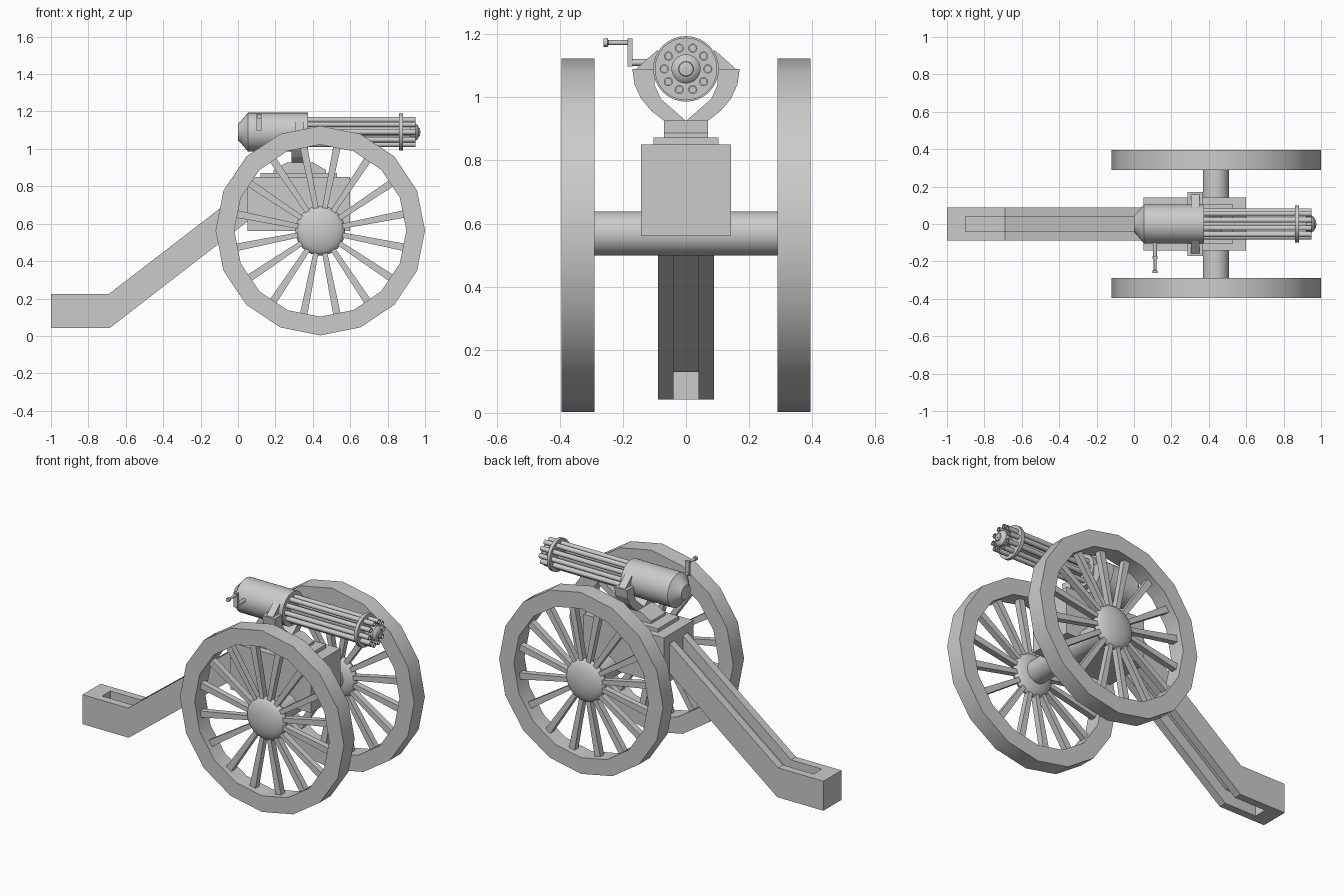
import bpy, bmesh
from math import sin, cos, pi
from mathutils import Vector

if "Cube" in bpy.data.objects:
    bpy.data.objects.remove(bpy.data.objects["Cube"])

GUN_Z = 1.09
AXLE = Vector((0.44, 0, 0.563))


def finish(name, bm, smooth=False):
    bmesh.ops.recalc_face_normals(bm, faces=bm.faces)
    me = bpy.data.meshes.new(name)
    bm.to_mesh(me)
    bm.free()
    ob = bpy.data.objects.new(name, me)
    bpy.context.collection.objects.link(ob)
    if smooth:
        bpy.ops.object.select_all(action='DESELECT')
        ob.select_set(True)
        bpy.context.view_layer.objects.active = ob
        bpy.ops.object.shade_smooth_by_angle(angle=0.56)
    return ob


def add_prism(bm, pts, axis, a, b):
    """Extrude a flat profile along x (pts are y,z) or along y (pts are x,z)."""
    place = (lambda p, t: (t, p[0], p[1])) if axis == 'x' else (lambda p, t: (p[0], t, p[1]))
    lo = [bm.verts.new(place(p, a)) for p in pts]
    hi = [bm.verts.new(place(p, b)) for p in pts]
    bm.faces.new(lo)
    bm.faces.new(hi[::-1])
    for i in range(len(pts)):
        j = (i + 1) % len(pts)
        bm.faces.new((lo[i], hi[i], hi[j], lo[j]))


def prism(name, pts, axis, a, b):
    bm = bmesh.new()
    add_prism(bm, pts, axis, a, b)
    return finish(name, bm)


def box(name, x0, x1, y0, y1, z0, z1):
    return prism(name, [(x0, z0), (x1, z0), (x1, z1), (x0, z1)], 'y', y0, y1)


def lathe(name, profile, centre, axis='x', n=32, closed=False):
    """Turn (distance along axis, radius) points around an axis through centre."""
    bm = bmesh.new()
    rings = []
    for t, r in profile:
        ring = []
        for k in range(n):
            a = 2 * pi * k / n
            u, w = r * cos(a), r * sin(a)
            off = Vector((t, u, w)) if axis == 'x' else Vector((u, t, w))
            ring.append(bm.verts.new(Vector(centre) + off))
        rings.append(ring)
    count = len(rings)
    for i in range(count if closed else count - 1):
        A, B = rings[i], rings[(i + 1) % count]
        for k in range(n):
            m = (k + 1) % n
            bm.faces.new((A[k], B[k], B[m], A[m]))
    if not closed:
        bm.faces.new(rings[0])
        bm.faces.new(rings[-1])
    return finish(name, bm, True)


# Wheels: 16-sided rim, tapered spokes to the middle of each side, domed hub
for side, s in (("left", 1), ("right", -1)):
    lathe(f"wheel_rim_{side}", [(s * 0.29, 0.56), (s * 0.395, 0.56), (s * 0.395, 0.46), (s * 0.29, 0.46)],
          AXLE, 'y', 16, True)
    bm = bmesh.new()
    for k in range(16):
        a = 2 * pi * (k + 0.5) / 16
        d, e = Vector((cos(a), sin(a))), Vector((-sin(a), cos(a)))
        c = Vector((AXLE.x, AXLE.z))
        pts = [c + d * r + e * w for r, w in ((0.09, -0.013), (0.46, -0.02), (0.46, 0.02), (0.09, 0.013))]
        add_prism(bm, pts, 'y', s * 0.324, s * 0.361)
    finish(f"wheel_spokes_{side}", bm)
    dome = [(s * 0.343 - 0.05 * cos(pi * i / 14), max(0.002, 0.133 * sin(pi * i / 14))) for i in range(15)]
    lathe(f"wheel_hub_{side}", dome, AXLE, 'y', 32)

# Axle
lathe("axle", [(-0.32, 0.07), (0.32, 0.07)], (0.438, 0, 0.568), 'y', 32)

# Carriage body and stepped mounting plates
box("carriage_body", 0.05, 0.6, -0.143, 0.143, 0.56, 0.85)
box("base_plate", 0.12, 0.53, -0.103, 0.103, 0.85, 0.872)
prism("swivel_block", [(0.19, 0.872), (0.47, 0.872), (0.47, 0.887), (0.40, 0.927), (0.26, 0.927), (0.19, 0.887)],
      'y', -0.07, 0.07)

# Trail: two side cheeks, an end block and a recessed web between them
trail = [(-1, 0.043), (-0.685, 0.043), (0.1, 0.65), (0.1, 0.833), (-0.69, 0.225), (-1, 0.225)]
prism("trail_cheek_left", trail, 'y', 0.04, 0.088)
prism("trail_cheek_right", trail, 'y', -0.088, -0.04)
box("trail_end_block", -1, -0.9, -0.04, 0.04, 0.043, 0.225)
prism("trail_web", [(-0.9, 0.13), (-0.687, 0.13), (0.1, 0.736), (0.1, 0.751), (-0.69, 0.143), (-0.9, 0.143)],
      'y', -0.04, 0.04)

# Yoke arms that cradle the gun, with wedge trunnions
arm = [(0, 0.925), (0.07, 0.926), (0.11, 0.957), (0.142, 0.995), (0.163, 1.04), (0.17, 1.09),
       (0.1, 1.09), (0.1, 1.04), (0.08, 0.995)]
for side, s in (("left", 1), ("right", -1)):
    prism(f"yoke_arm_{side}", [(s * y, z) for y, z in arm], 'x', 0.285, 0.37)
    prism(f"trunnion_{side}", [(s * 0.09, 1.09), (s * 0.158, 1.09), (s * 0.09, 1.15)], 'x', 0.305, 0.35)

# Receiver with tapered rear cap
gun = (0, 0, GUN_Z)
lathe("receiver", [(0, 0.045), (0.012, 0.055), (0.05, 0.1), (0.053, 0.104), (0.375, 0.104)], gun)

# Ten hollow barrels round a central shaft
for k in range(10):
    a = 2 * pi * k / 10
    pos = (0, 0.069 * cos(a), GUN_Z + 0.069 * sin(a))
    lathe(f"barrel_{k + 1}", [(0.36, 0.0145), (0.948, 0.0145), (0.948, 0.010), (0.90, 0.010)], pos, 'x', 16)
lathe("barrel_shaft", [(0.36, 0.025), (0.92, 0.025), (0.92, 0.046), (0.95, 0.046), (0.962, 0.036),
                       (0.966, 0.024), (0.972, 0.022), (0.974, 0.008), (0.976, 0.008)], gun)
lathe("barrel_clamp", [(0.862, 0.099), (0.882, 0.099)], gun)

# Side crank
lathe("crank_shaft", [(-0.185, 0.011), (-0.09, 0.011)], (0.113, 0, 1.11), 'y', 12)
box("crank_arm", 0.1, 0.126, -0.186, -0.17, 1.098, 1.187)
lathe("crank_handle", [(-0.262, 0.013), (-0.248, 0.013), (-0.246, 0.008), (-0.18, 0.008)],
      (0.113, 0, 1.173), 'y', 12)
